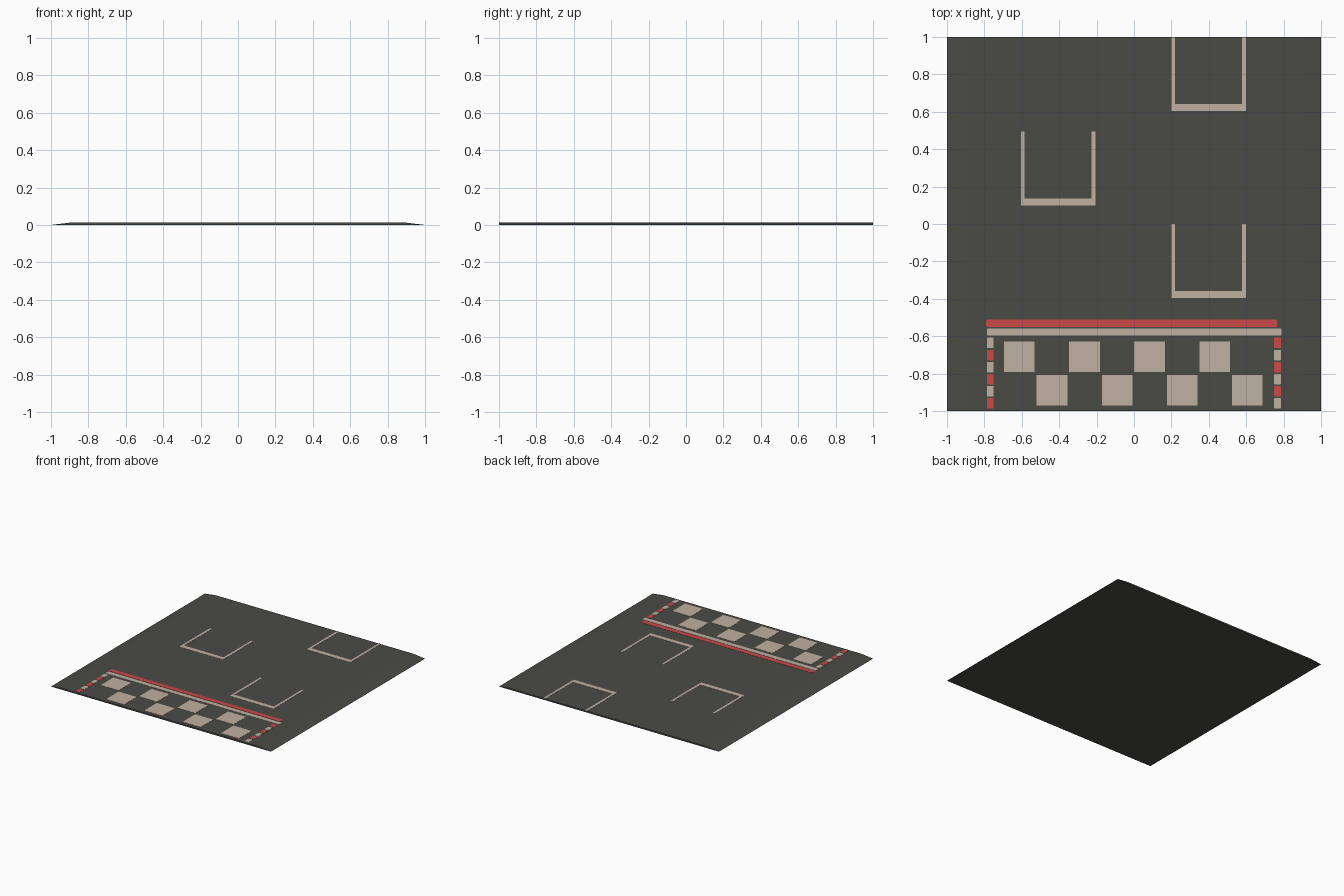
import bpy, bmesh

if "Cube" in bpy.data.objects:
    bpy.data.objects.remove(bpy.data.objects["Cube"])

def material(name, rgb):
    m = bpy.data.materials.new(name)
    m.diffuse_color = (*rgb, 1)
    m.use_nodes = True
    m.node_tree.nodes["Principled BSDF"].inputs["Base Color"].default_value = m.diffuse_color
    return m

asphalt = material("asphalt grey", (0.069, 0.069, 0.060))
cream = material("cream paint", (0.53, 0.44, 0.365))
red = material("red paint", (0.60, 0.066, 0.066))

TOP = 0.012      # road surface height
PAINT = 0.0012   # paint thickness

def prism(name, outline, axis, start, depth, mat):
    """Extrude a 2D outline: 'y' takes (x, z) points, 'z' takes (x, y) points."""
    bm = bmesh.new()
    if axis == 'y':
        vs = [bm.verts.new((a, start, b)) for a, b in outline]
        move = (0, depth, 0)
    else:
        vs = [bm.verts.new((a, b, start)) for a, b in outline]
        move = (0, 0, depth)
    face = bm.faces.new(vs)
    new = bmesh.ops.extrude_face_region(bm, geom=[face])["geom"]
    bmesh.ops.translate(bm, vec=move, verts=[v for v in new if isinstance(v, bmesh.types.BMVert)])
    bmesh.ops.recalc_face_normals(bm, faces=bm.faces)
    mesh = bpy.data.meshes.new(name)
    bm.to_mesh(mesh)
    bm.free()
    mesh.materials.append(mat)
    ob = bpy.data.objects.new(name, mesh)
    bpy.context.collection.objects.link(ob)
    return ob

def paint(name, x0, x1, y0, y1, mat, c=0.0):
    """Thin painted plate, optionally with clipped corners."""
    if c:
        pts = [(x0 + c, y0), (x1 - c, y0), (x1, y0 + c), (x1, y1 - c),
               (x1 - c, y1), (x0 + c, y1), (x0, y1 - c), (x0, y0 + c)]
    else:
        pts = [(x0, y0), (x1, y0), (x1, y1), (x0, y1)]
    return prism(name, pts, 'z', TOP, PAINT, mat)

# road slab with edges sloping down to the ground
prism("road_slab", [(-1, 0), (1, 0), (0.9, TOP), (-0.9, TOP)], 'y', -1, 2, asphalt)

# starting grid boxes, open at the back
for i, (x, y) in enumerate([(0.2, 0.605), (-0.605, 0.10), (0.2, -0.395)], 1):
    w, t, length = 0.398, 0.02, 0.395
    pts = [(x, y), (x + w, y), (x + w, y + length), (x + w - t, y + length),
           (x + w - t, y + 0.037), (x + t, y + 0.037), (x + t, y + length), (x, y + length)]
    prism(f"grid_box_{i}", pts, 'z', TOP, PAINT, cream)

# lines across the road
paint("red_line", -0.79, 0.765, -0.551, -0.511, red, 0.006)
paint("cream_line", -0.786, 0.789, -0.597, -0.558, cream, 0.004)

# dashed side borders, alternating colours
for side, x in enumerate((-0.787, 0.749)):
    for i in range(6):
        y = -0.608 - i * 0.0645
        paint(f"border_dash_{side}_{i}", x, x + 0.037, y - 0.056, y,
              red if (i + side) % 2 else cream, 0.003)

# chequered squares
for row, (x, y) in enumerate([(-0.695, -0.79), (-0.52, -0.97)]):
    for i in range(4):
        x0 = x + i * 0.348
        paint(f"check_{row}_{i}", x0, x0 + 0.164, y, y + 0.163, cream)
